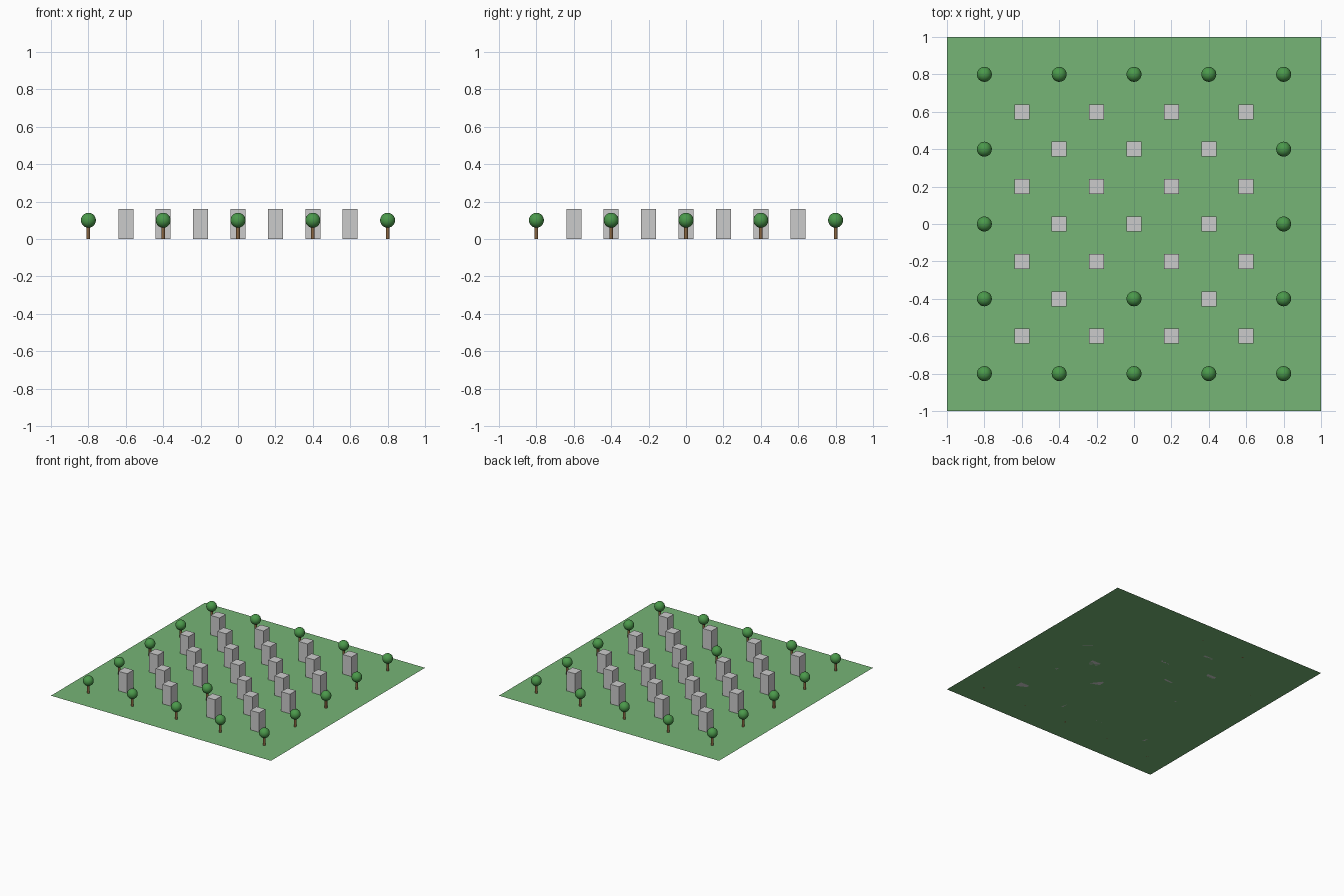
import bpy

if "Cube" in bpy.data.objects:
    bpy.data.objects.remove(bpy.data.objects["Cube"])

STEP = 0.4
BLOCK_W, BLOCK_H = 0.08, 0.16
CROWN_R, CROWN_Z = 0.04, 0.10
TRUNK_R, TRUNK_H = 0.01, 0.08


def material(name, color):
    mat = bpy.data.materials.new(name)
    mat.diffuse_color = (*color, 1)
    mat.use_nodes = True
    mat.node_tree.nodes["Principled BSDF"].inputs["Base Color"].default_value = mat.diffuse_color
    return mat


def finish(name, mat=None):
    obj = bpy.context.object
    obj.name = name
    if mat:
        obj.data.materials.append(mat)
    return obj


def place(source, spots):
    """Put the source on the first spot and linked copies on the rest."""
    z = source.location.z
    for i, (x, y) in enumerate(spots):
        obj = source
        if i:
            obj = source.copy()
            bpy.context.collection.objects.link(obj)
        obj.location = (x, y, z)


grass = material("grass_green", (0.18, 0.46, 0.18))
leaf = material("leaf_green", (0.07, 0.32, 0.07))
bark = material("bark_brown", (0.25, 0.13, 0.05))

# Flat square lawn
bpy.ops.mesh.primitive_plane_add(size=2)
finish("lawn", grass)

# Layout: a ring of trees around two interleaved grids of blocks,
# with one tree replacing a block of the inner grid
tree_in_grid = (0, -1)
ring = [(i * STEP, j * STEP) for i in range(-2, 3) for j in range(-2, 3)
        if max(abs(i), abs(j)) == 2]
inner = [(i * STEP, j * STEP) for i in range(-1, 2) for j in range(-1, 2)
         if (i, j) != tree_in_grid]
outer = [((i + 0.5) * STEP, (j + 0.5) * STEP)
         for i in range(-2, 2) for j in range(-2, 2)]
tree_spots = ring + [(tree_in_grid[0] * STEP, tree_in_grid[1] * STEP)]

# Upright stone blocks
bpy.ops.mesh.primitive_cube_add(size=1)
block = finish("block")
for v in block.data.vertices:
    v.co.x *= BLOCK_W
    v.co.y *= BLOCK_W
    v.co.z *= BLOCK_H
block.location.z = BLOCK_H / 2
place(block, outer + inner)

# Tree trunks
bpy.ops.mesh.primitive_cylinder_add(vertices=16, radius=TRUNK_R, depth=TRUNK_H,
                                    location=(0, 0, TRUNK_H / 2))
trunk = finish("tree_trunk", bark)
bpy.ops.object.shade_smooth_by_angle()
place(trunk, tree_spots)

# Round tree crowns
bpy.ops.mesh.primitive_uv_sphere_add(segments=32, ring_count=16, radius=CROWN_R,
                                     location=(0, 0, CROWN_Z))
crown = finish("tree_crown", leaf)
bpy.ops.object.shade_smooth()
place(crown, tree_spots)
